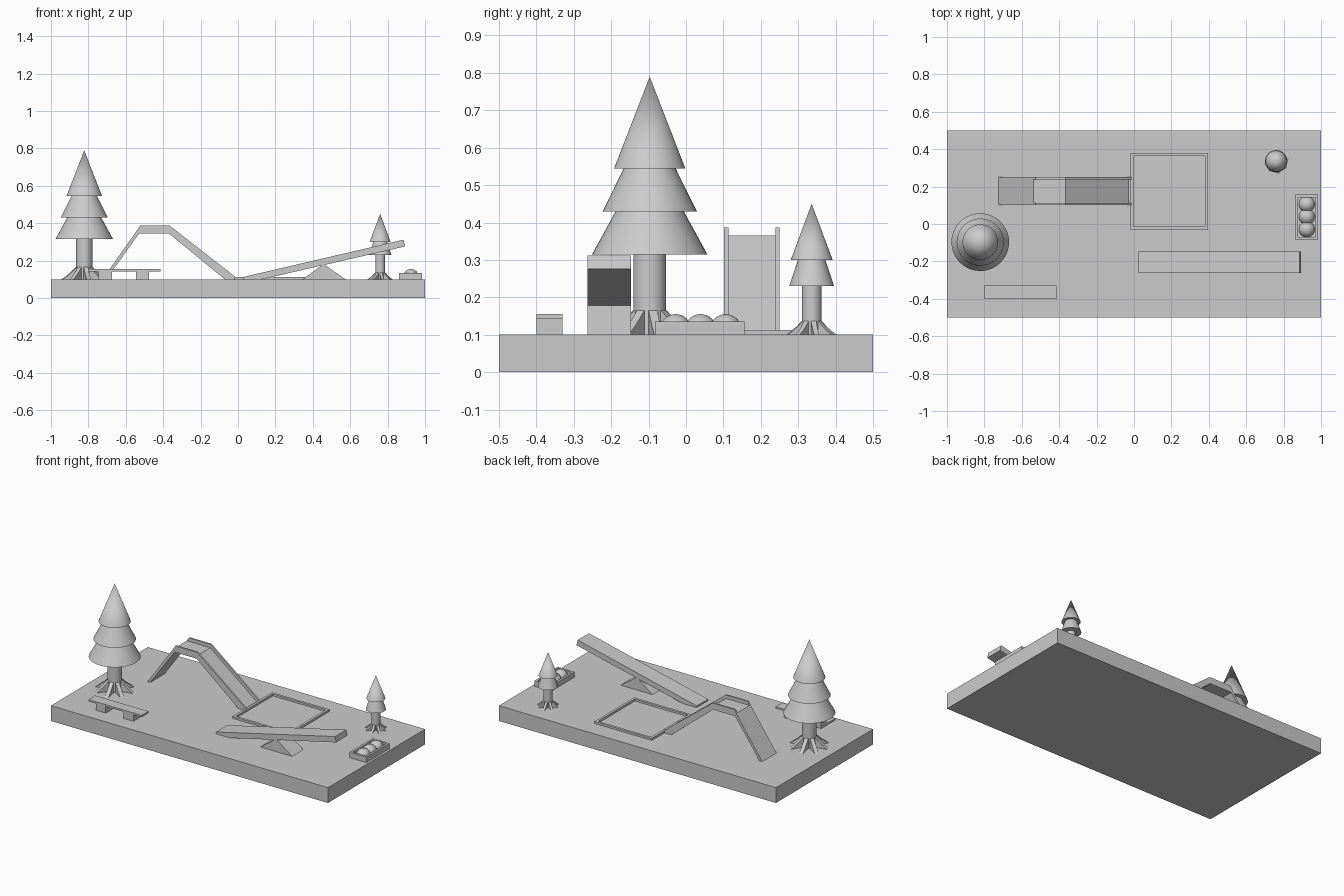
import bpy, bmesh
from math import radians, pi
from mathutils import Matrix, Vector

cube = bpy.data.objects.get("Cube")
if cube:
    bpy.data.objects.remove(cube, do_unlink=True)

GROUND = 0.1
grey = bpy.data.materials.new("light grey")
grey.use_nodes = True
colour = (0.6, 0.6, 0.6, 1)
grey.diffuse_color = colour
grey.node_tree.nodes["Principled BSDF"].inputs["Base Color"].default_value = colour


def finish(name, bm, smooth=False):
    bmesh.ops.recalc_face_normals(bm, faces=bm.faces)
    mesh = bpy.data.meshes.new(name)
    bm.to_mesh(mesh)
    bm.free()
    mesh.materials.append(grey)
    if smooth:
        mesh.polygons.foreach_set("use_smooth", [True] * len(mesh.polygons))
        mesh.set_sharp_from_angle(angle=radians(35))
    obj = bpy.data.objects.new(name, mesh)
    bpy.context.collection.objects.link(obj)
    return obj


def box(name, x, y, z):
    bm = bmesh.new()
    size = Vector((x[1] - x[0], y[1] - y[0], z[1] - z[0]))
    mid = Vector((sum(x), sum(y), sum(z))) / 2
    bmesh.ops.create_cube(bm, size=1, matrix=Matrix.Translation(mid) @ Matrix.Diagonal(size).to_4x4())
    return finish(name, bm)


def prism(name, profile, y0, y1, matrix=None):
    """Extrude an x-z profile along y."""
    bm = bmesh.new()
    face = bm.faces.new([bm.verts.new((x, y0, z)) for x, z in profile])
    new = bmesh.ops.extrude_face_region(bm, geom=[face])["geom"]
    bmesh.ops.translate(bm, verts=[v for v in new if isinstance(v, bmesh.types.BMVert)], vec=(0, y1 - y0, 0))
    if matrix:
        bm.transform(matrix)
    return finish(name, bm)


def cone(name, centre, r0, r1, z0, z1):
    bm = bmesh.new()
    bmesh.ops.create_cone(bm, cap_ends=True, segments=48, radius1=r0, radius2=r1, depth=z1 - z0,
                          matrix=Matrix.Translation((*centre, (z0 + z1) / 2)))
    return finish(name, bm, True)


def frame(name, x, y, z, w):
    """Rectangular border with an open middle."""
    for side, px in (("right", (x[0], x[0] + w)), ("left", (x[1] - w, x[1]))):
        box(f"{name}_{side}", px, y, z)
    for side, py in (("front", (y[0], y[0] + w)), ("back", (y[1] - w, y[1]))):
        box(f"{name}_{side}", (x[0] + w, x[1] - w), py, z)


def tree(name, centre, trunk, tiers, reach, rise):
    cone(f"{name}_trunk", centre, trunk, trunk, GROUND, tiers[0][2] + 0.01)
    for i, (r0, r1, z0, z1) in enumerate(tiers):
        cone(f"{name}_foliage_{i + 1}", centre, r0, r1, z0, z1)
    # Flared roots around the trunk
    profile = [(0, 0), (reach, 0), (reach * 0.8, rise * 0.25), (reach * 0.58, rise * 0.6),
               (trunk, rise), (0, rise)]
    for i in range(8):
        place = Matrix.Translation((*centre, GROUND)) @ Matrix.Rotation(i * pi / 4 + 0.2, 4, "Z")
        prism(f"{name}_root_{i + 1}", profile, -trunk * 0.27, trunk * 0.27, place)


# Ground slab
box("ground_slab", (-1, 1), (-0.5, 0.5), (0, GROUND))

# Trees
tree("large_tree", (-0.822, -0.097), 0.044,
     [(0.154, 0.09, 0.315, 0.432), (0.126, 0.068, 0.43, 0.547), (0.095, 0, 0.545, 0.79)], 0.122, 0.065)
tree("small_tree", (0.76, 0.336), 0.026,
     [(0.06, 0.036, 0.23, 0.302), (0.056, 0, 0.3, 0.45)], 0.068, 0.037)

# Bench
box("bench_seat", (-0.8, -0.415), (-0.4, -0.33), (0.143, 0.155))
for side, x in (("right", -0.745), ("left", -0.545)):
    box(f"bench_leg_{side}", (x, x + 0.07), (-0.4, -0.33), (GROUND, 0.143))

# Slide: ladder, deck with chute, side rails
prism("slide_ladder", [(-0.725, 0.1), (-0.538, 0.365), (-0.525, 0.35), (-0.705, 0.1)], 0.102, 0.25)
under = [(-0.07, 0.1), (-0.37, 0.345), (-0.55, 0.345)]
prism("slide_chute", [(-0.538, 0.365), (-0.367, 0.365), (-0.03, 0.1)] + under, 0.11, 0.242)
for side, y in (("front", 0.102), ("back", 0.239)):
    prism(f"slide_rail_{side}",
          [(-0.524, 0.387), (-0.365, 0.387), (-0.01, 0.11), (-0.01, 0.1)] + under, y, y + 0.011)

# Sandbox border
frame("sandbox_border", (-0.02, 0.395), (-0.03, 0.38), (GROUND, 0.113), 0.016)

# Seesaw
prism("seesaw_plank", [(0.03, 0.078), (0.025, 0.112), (0.885, 0.312), (0.893, 0.276)], -0.263, -0.147)
prism("seesaw_pivot", [(0.345, 0.1), (0.575, 0.1), (0.458, 0.182)], -0.263, -0.147)

# Flower planter with three round shrubs
frame("planter_border", (0.862, 0.985), (-0.083, 0.157), (GROUND, 0.135), 0.014)
box("planter_soil", (0.87, 0.978), (-0.075, 0.15), (GROUND, 0.115))
for i in range(3):
    bm = bmesh.new()
    bmesh.ops.create_uvsphere(bm, u_segments=32, v_segments=16, radius=0.043,
                              matrix=Matrix.Translation((0.924, -0.028 + i * 0.067, 0.112)))
    finish(f"shrub_{i + 1}", bm, True)
